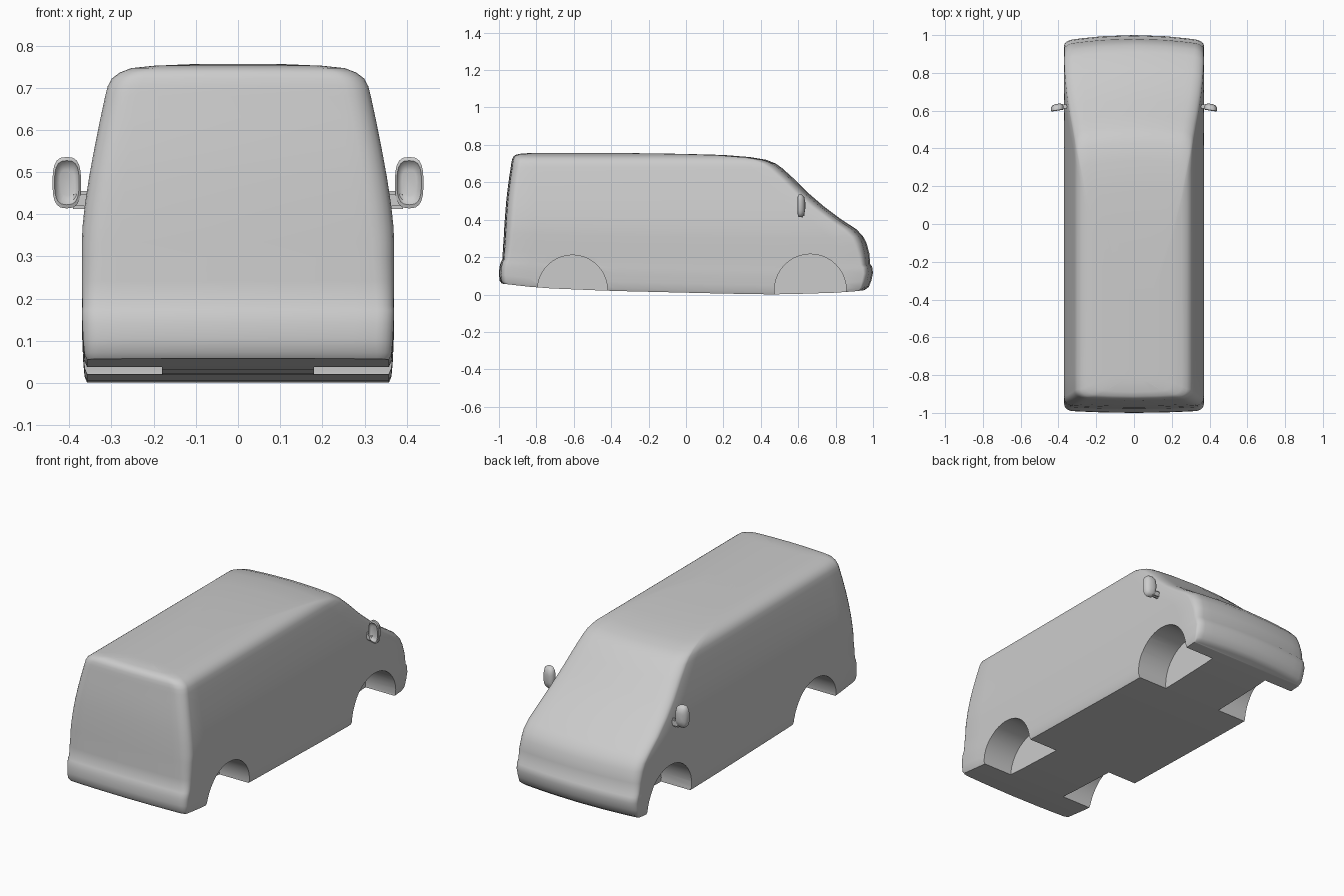
import bpy, bmesh, math
from mathutils import Matrix

cube = bpy.data.objects.get("Cube")
if cube:
    bpy.data.objects.remove(cube)

paint = bpy.data.materials.new("grey paint")
paint.use_nodes = True
GREY = (0.6, 0.6, 0.6, 1)
paint.diffuse_color = GREY
paint.node_tree.nodes["Principled BSDF"].inputs["Base Color"].default_value = GREY


def finish(bm, name):
    bmesh.ops.recalc_face_normals(bm, faces=bm.faces)
    mesh = bpy.data.meshes.new(name)
    bm.to_mesh(mesh)
    bm.free()
    mesh.materials.append(paint)
    obj = bpy.data.objects.new(name, mesh)
    bpy.context.collection.objects.link(obj)
    return obj


def activate(obj):
    bpy.ops.object.select_all(action='DESELECT')
    obj.select_set(True)
    bpy.context.view_layer.objects.active = obj


def smooth(obj, angle):
    activate(obj)
    bpy.ops.object.shade_smooth_by_angle(angle=math.radians(angle))


def bridge(bm, a, b):
    n = len(a)
    for i in range(n):
        bm.faces.new((a[i], a[(i + 1) % n], b[(i + 1) % n], b[i]))


# underside height along the length
KEEL = [(-1, .06), (-.78, .035), (-.42, .02), (.2, .005), (.5, 0), (.87, .012), (1, .03)]
TOP = .756


def keel(y):
    for (y0, z0), (y1, z1) in zip(KEEL, KEEL[1:]):
        if y <= y1:
            return z0 + (z1 - z0) * max(0, (y - y0) / (y1 - y0))
    return KEEL[-1][1]


def half_ring(tail, nose, w, r):
    """Plan outline of one side, from the tail centre to the nose centre."""
    pts = [(0, tail), (w * .45, tail), (w * .75, tail)]
    arc = [math.radians(a) for a in range(0, 91, 18)]
    pts += [(w - r + r * math.sin(a), tail + r - r * math.cos(a)) for a in arc]
    y0, y1 = tail + r, nose - r * 1.3
    pts += [(w, y0 + (y1 - y0) * i / 16) for i in range(1, 16)]
    pts += [(w - r + r * math.cos(a), y1 + r * 1.3 * math.sin(a)) for a in arc]
    pts += [(w * .75, nose), (w * .45, nose), (0, nose)]
    out = []
    for x, y in pts:
        u = (x / w) ** 2
        if y < tail + r:
            y += .012 * u * (tail + r - y) / r
        elif y > y1:
            y -= .03 * u * (y - y1) / (nose - y1)
        out.append((x, y))
    return out


# body levels: height, tail y, nose y, half width, corner radius
LEVELS = [
    (0, -.985, .955, .358, .03), (.015, -.996, .978, .364, .035),
    (.05, -1, .992, .367, .04), (.09, -.998, 1, .369, .04),
    (.125, -.99, .995, .37, .04), (.14, -.982, .985, .369, .04),
    (.2, -.979, .98, .37, .045), (.26, -.975, .965, .37, .05),
    (.30, -.973, .945, .37, .05), (.34, -.971, .91, .369, .055),
    (.40, -.967, .825, .363, .055), (.47, -.962, .735, .353, .055),
    (.54, -.955, .655, .341, .055), (.62, -.945, .575, .326, .055),
    (.675, -.937, .515, .315, .055), (.70, -.934, .48, .309, .055),
    (.72, -.93, .43, .299, .055), (.735, -.924, .34, .28, .05),
    (.746, -.912, .2, .253, .05), (.752, -.89, -.02, .2, .05),
    (TOP, -.84, -.3, .11, .04),
]

# van body shell
bm = bmesh.new()
rings = []
for z, tail, nose, w, r in LEVELS:
    half = half_ring(tail, nose, w, r)
    full = half + [(-x, y) for x, y in half[-2:0:-1]]
    ring = []
    for x, y in full:
        k = keel(y)
        ring.append(bm.verts.new((x, y, k + z * (1 - k / TOP))))
    rings.append(ring)
for a, b in zip(rings, rings[1:]):
    bridge(bm, a, b)
for ring in (rings[0], rings[-1]):
    n, h = len(ring), len(ring) // 2
    bm.faces.new((ring[0], ring[1], ring[-1]))
    for i in range(1, h - 1):
        bm.faces.new((ring[i], ring[i + 1], ring[n - i - 1], ring[n - i]))
    bm.faces.new((ring[h - 1], ring[h], ring[h + 1]))
body = finish(bm, "van_body")

# wheel wells cut into both sides
for y, r in ((-.607, .187), (.665, .192)):
    for side in (-1, 1):
        bm = bmesh.new()
        place = Matrix.Translation((side * .36, y, .024)) @ Matrix.Rotation(math.pi / 2, 4, 'Y')
        bmesh.ops.create_cone(bm, cap_ends=True, segments=40, radius1=r, radius2=r,
                              depth=.36, matrix=place)
        cutter = finish(bm, "wheel_well_cutter")
        cutter.hide_render = True
        mod = body.modifiers.new("wheel well", 'BOOLEAN')
        mod.operation = 'DIFFERENCE'
        mod.solver = 'EXACT'
        mod.object = cutter
        activate(body)
        bpy.ops.object.modifier_apply(modifier=mod.name)
        bpy.data.objects.remove(cutter)
smooth(body, 35)


# door mirrors: hollow rounded head on a short arm
def mirror_head(side):
    bm = bmesh.new()
    steps = [(.5, .614), (.72, .61), (.86, .6), (1, .603), (1, .618), (.8, .63), (.4, .636)]
    loops = []
    for scale, y in steps:
        loop = []
        for i in range(20):
            a = math.tau * i / 20
            c, s = math.cos(a), math.sin(a)
            dx = math.copysign(abs(c) ** .7, c) * .034 * scale
            dz = math.copysign(abs(s) ** .7, s) * .061 * scale
            x = .406 + dx
            loop.append(bm.verts.new((side * x, y - (x - .406) * .15, .475 + dz)))
        loops.append(loop)
    for a, b in zip(loops, loops[1:]):
        bridge(bm, a, b)
    bm.faces.new(loops[0])
    bm.faces.new(loops[-1])
    return bm


for side, label in ((1, "left"), (-1, "right")):
    smooth(finish(mirror_head(side), label + "_mirror_head"), 50)
    bm = bmesh.new()
    place = Matrix.Translation((side * .368, .622, .434)) @ Matrix.Diagonal((.06, .022, .042, 1))
    bmesh.ops.create_cube(bm, size=1, matrix=place)
    bmesh.ops.bevel(bm, geom=bm.edges[:], offset=.007, segments=2, affect='EDGES')
    smooth(finish(bm, label + "_mirror_arm"), 40)
